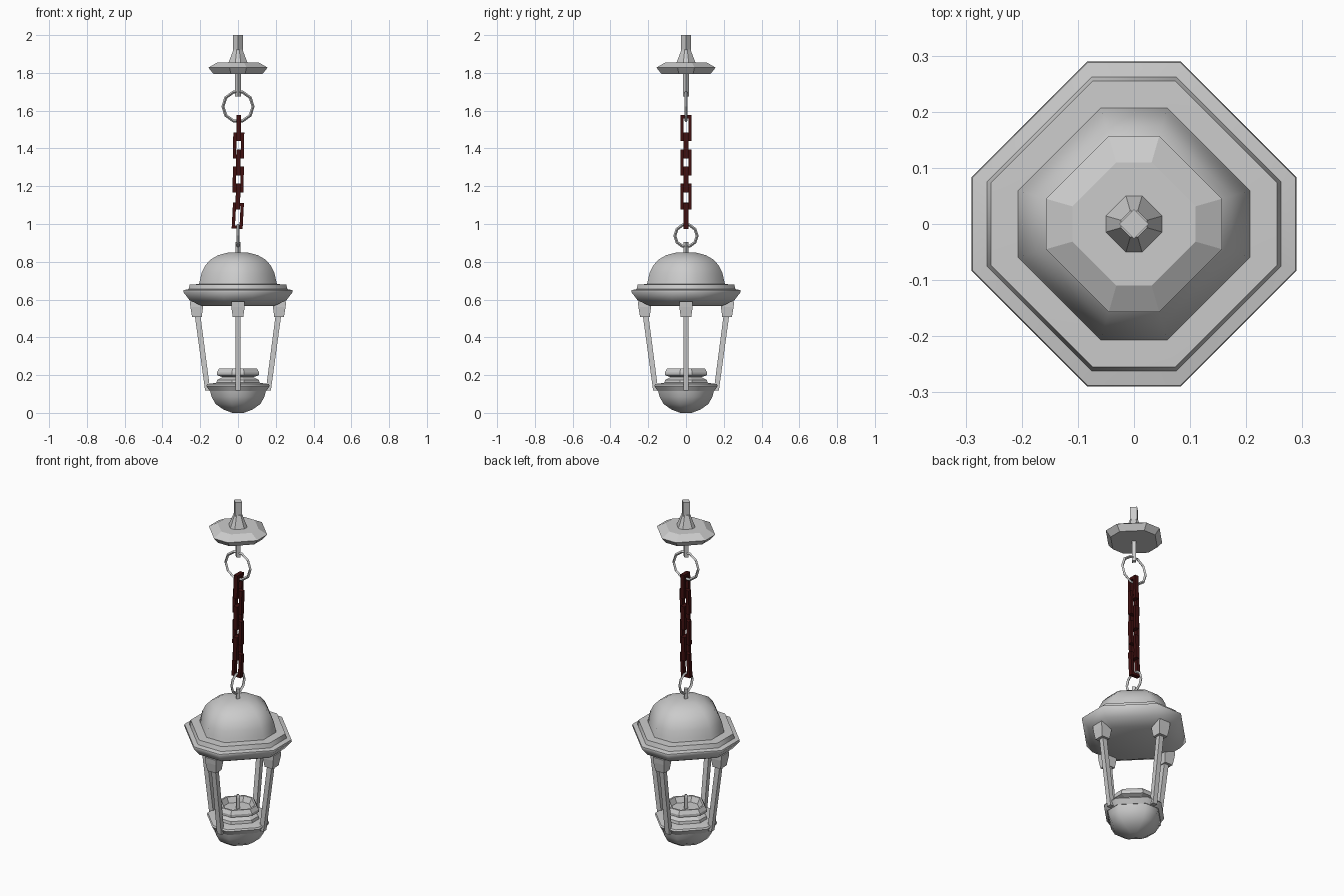
import bpy, bmesh, math
from mathutils import Vector, Matrix

if "Cube" in bpy.data.objects:
    bpy.data.objects.remove(bpy.data.objects["Cube"])


def loft(name, loops, closed=False, smooth=None, mat=None):
    """Skin a list of equal-length loops; cap the ends or close into a ring."""
    bm = bmesh.new()
    rows = [[bm.verts.new(p) for p in loop] for loop in loops]
    n = len(rows[0])
    pairs = list(zip(rows, rows[1:])) + ([(rows[-1], rows[0])] if closed else [])
    for a, b in pairs:
        for i in range(n):
            j = (i + 1) % n
            bm.faces.new((a[i], a[j], b[j], b[i]))
    if not closed:
        bm.faces.new(rows[0])
        bm.faces.new(rows[-1])
    bmesh.ops.recalc_face_normals(bm, faces=bm.faces)
    if smooth:
        for f in bm.faces:
            f.smooth = True
        for e in bm.edges:
            e.smooth = e.calc_face_angle(0) < math.radians(smooth)
    me = bpy.data.meshes.new(name)
    bm.to_mesh(me)
    bm.free()
    ob = bpy.data.objects.new(name, me)
    bpy.context.collection.objects.link(ob)
    if mat:
        me.materials.append(mat)
    return ob


def octagon(a, z):
    """Octagon with short sides on the axes and long sides on the diagonals."""
    b = a * 0.287
    pts = [(a, -b), (a, b), (b, a), (-b, a), (-a, b), (-a, -b), (-b, -a), (b, -a)]
    return [(x, y, z) for x, y in pts]


def turned(name, profile, smooth=None):
    return loft(name, [octagon(a, z) for a, z in profile], smooth=smooth)


def diamond(r, z):
    return [(r, 0, z), (0, r, z), (-r, 0, z), (0, -r, z)]


def ring(name, z, major, minor, axis, segs=10):
    loops = []
    for i in range(segs):
        t = 2 * math.pi * (i + 0.5) / segs
        loop = []
        for k in range(4):
            p = math.pi / 2 * k
            r = major + minor * math.cos(p)
            u, h, w = r * math.sin(t), z + r * math.cos(t), minor * math.sin(p)
            loop.append((u, w, h) if axis == 'y' else (w, u, h))
        loops.append(loop)
    return loft(name, loops, closed=True)


# Roof: overhanging rim and smooth dome
turned("roof_rim", [(0.19, 0.566), (0.255, 0.595), (0.29, 0.64), (0.288, 0.65),
                    (0.262, 0.655), (0.255, 0.68), (0.19, 0.682)], 50)
turned("roof_dome", [(0.208, 0.675), (0.202, 0.70), (0.193, 0.74), (0.174, 0.78),
                     (0.145, 0.812), (0.105, 0.835), (0.055, 0.848)], 50)

# Base bowl, tray and lamp dish
turned("base_bowl", [(0.03, 0.0), (0.075, 0.017), (0.118, 0.046),
                     (0.14, 0.085), (0.148, 0.118)], 50)
turned("base_tray", [(0.15, 0.115), (0.168, 0.143), (0.163, 0.152), (0.115, 0.16)], 40)
turned("lamp_foot", [(0.115, 0.155), (0.11, 0.175), (0.07, 0.195)])
turned("lamp_dish", [(0.068, 0.185), (0.112, 0.2), (0.112, 0.215), (0.10, 0.235),
                     (0.09, 0.235), (0.075, 0.205)])
loft("lamp_wick", [diamond(0.014, 0.2), diamond(0.014, 0.27), diamond(0.007, 0.285)])

# Four leaning posts with tapered brackets, on the axes
for i, side in enumerate(("right", "back", "left", "front")):
    rot = Matrix.Rotation(i * math.pi / 2, 3, 'Z')

    def section(r0, r1, w, z):
        return [rot @ Vector(p) for p in ((r0, -w, z), (r1, -w, z), (r1, w, z), (r0, w, z))]

    loft(side + "_post", [section(0.147, 0.174, 0.014, 0.118),
                          section(0.202, 0.232, 0.014, 0.54)])
    loft(side + "_bracket", [section(0.192, 0.243, 0.028, 0.508),
                             section(0.185, 0.252, 0.035, 0.56),
                             section(0.185, 0.255, 0.035, 0.59)])

# Hanging ring on the dome
loft("dome_stem", [diamond(0.014, 0.84), diamond(0.014, 0.905)])
ring("lower_ring", 0.938, 0.059, 0.008, 'x')

# Chain of rectangular links, alternating by a quarter turn
rust = bpy.data.materials.new("dark_rust")
rust.diffuse_color = (0.05, 0.005, 0.005, 1)
rust.use_nodes = True
rust.node_tree.nodes["Principled BSDF"].inputs["Base Color"].default_value = rust.diffuse_color
for i, z in enumerate((1.508, 1.415, 1.325, 1.235, 1.145, 1.044)):
    turn = Matrix.Rotation(math.pi / 2 if i % 2 == 0 else 0, 3, 'Z')
    tilt = Matrix.Rotation(math.radians(3 if i == 5 else 1), 3, 'Y')
    centre = Vector((0.004 - 0.001 * i, 0, z))
    loops = []
    for sx, sz in ((1, 1), (-1, 1), (-1, -1), (1, -1)):
        corner = [(0.029, -0.012, 0.069), (0.029, 0.012, 0.069),
                  (0.012, 0.012, 0.052), (0.012, -0.012, 0.052)]
        loops.append([centre + tilt @ turn @ Vector((sx * x, y, sz * h))
                      for x, y, h in corner])
    loft(f"chain_link_{i + 1}", loops, closed=True, mat=rust)

# Ceiling mount: ring, rod, canopy, flared neck and top rod
ring("upper_ring", 1.622, 0.08, 0.008, 'y')
loft("mount_rod", [diamond(0.015, 1.675), diamond(0.015, 1.81)])
turned("mount_canopy", [(0.13, 1.795), (0.157, 1.828), (0.11, 1.855)])
turned("mount_neck", [(0.052, 1.85), (0.023, 1.925)])
loft("top_rod", [diamond(0.026, 1.9), diamond(0.026, 2.0)])
